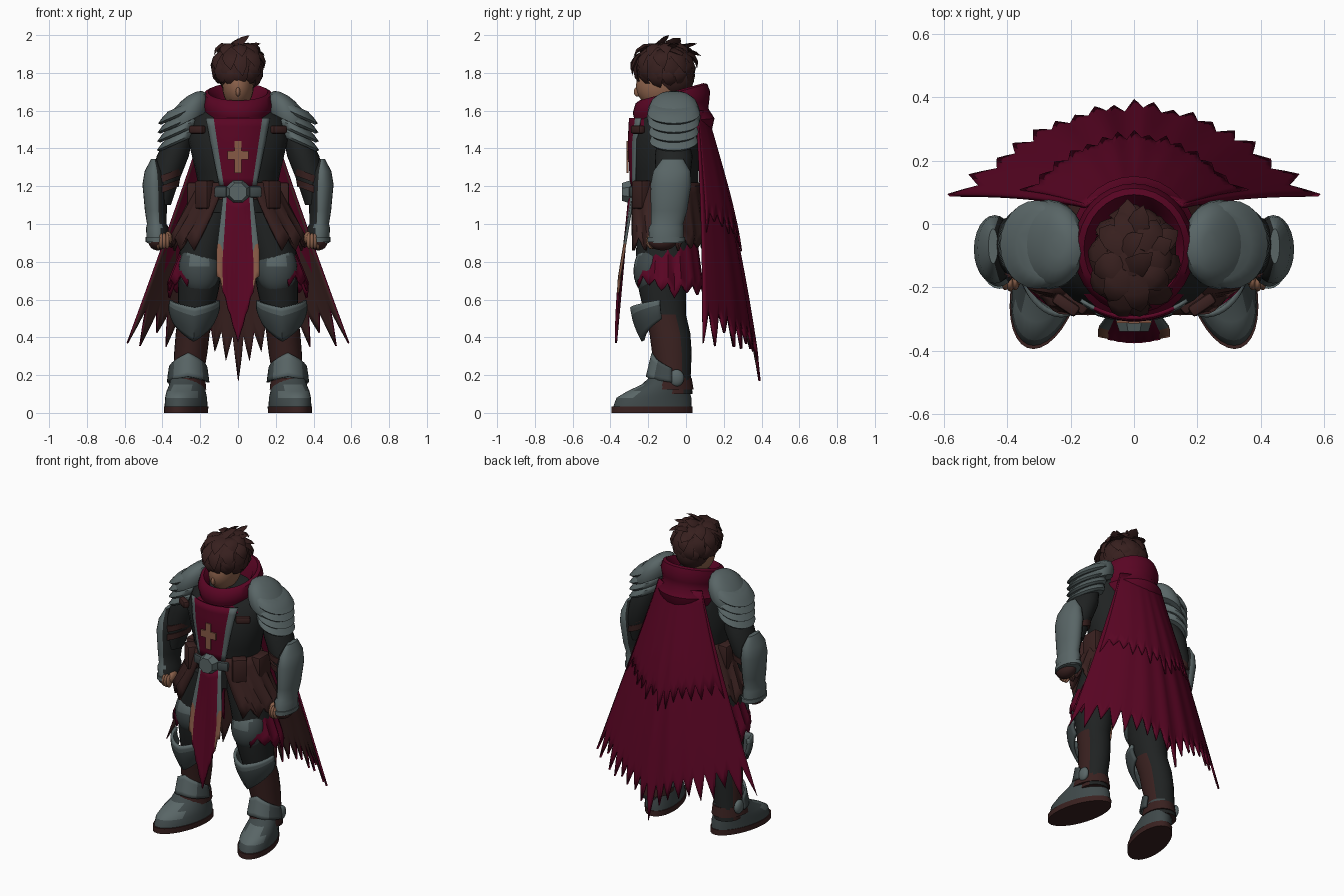
import bpy, bmesh, math, random
from mathutils import Vector, Matrix

if "Cube" in bpy.data.objects:
    bpy.data.objects.remove(bpy.data.objects["Cube"])

def mat(name, r, g, b):
    m = bpy.data.materials.new(name)
    m.diffuse_color = (r, g, b, 1)
    m.use_nodes = True
    m.node_tree.nodes["Principled BSDF"].inputs["Base Color"].default_value = m.diffuse_color
    return m

RED = mat("crimson cloth", .1, .0015, .017)
STEEL = mat("steel", .1, .132, .134)
DARK = mat("dark steel", .05, .066, .068)
LEATHER = mat("brown leather", .041, .015, .014)
HAIR = mat("dark brown hair", .038, .014, .013)
BLACK = mat("black cloth", .014, .016, .016)
SKIN = mat("skin", .26, .12, .07)
TAN = mat("tan trim", .24, .1, .06)

def make(name, bm, mats, rule=None, mirror=False, th=0, sharp=.7, offset=0):
    """Finish a mesh: materials by rule on face centre, smooth shading, thickness, mirror."""
    bm.normal_update()
    if rule:
        for f in bm.faces:
            f.material_index = rule(f.calc_center_median(), f.normal)
    me = bpy.data.meshes.new(name)
    bm.to_mesh(me)
    bm.free()
    for m in mats:
        me.materials.append(m)
    me.shade_smooth()
    me.set_sharp_from_angle(angle=sharp)
    ob = bpy.data.objects.new(name, me)
    bpy.context.collection.objects.link(ob)
    if th:
        s = ob.modifiers.new("thickness", 'SOLIDIFY')
        s.thickness, s.offset, s.material_offset = th, -1, offset
    if mirror:
        ob.modifiers.new("mirror", 'MIRROR')
    return ob

def loft(name, rings, mats, n=24, rule=None, mirror=True, tilt=0, slope=0, shear=0):
    """Stack of ellipses (x, y, z, rx, ry), bottom ring to top ring; slope grows over the first rings."""
    bm = bmesh.new()
    rows = []
    for k, (x, y, z, rx, ry) in enumerate(rings):
        row = []
        for i in range(n):
            a = i * math.tau / n
            c, s = rx * math.cos(a), ry * math.sin(a)
            row.append(bm.verts.new((x + c * math.cos(tilt) - shear * s, y + s,
                                     z - c * math.sin(tilt) + slope * min(1, k / 5) * s)))
        rows.append(row)
    for a, b in zip(rows, rows[1:]):
        for i in range(n):
            j = (i + 1) % n
            bm.faces.new((a[i], a[j], b[j], b[i]))
    bm.faces.new(rows[0][::-1])
    bm.faces.new(rows[-1])
    return make(name, bm, mats, rule, mirror)

def sheet(name, P, nu, nv, mats, rule=None, mirror=False, th=.012, offset=0):
    """Cloth or plate from P(u, v), u in -1..1 and v in 0..1."""
    bm = bmesh.new()
    g = [[bm.verts.new(P(2 * i / nu - 1, j / nv)) for j in range(nv + 1)] for i in range(nu + 1)]
    for i in range(nu):
        for j in range(nv):
            f = bm.faces.new((g[i][j], g[i + 1][j], g[i + 1][j + 1], g[i][j + 1]))
            if rule:
                f.material_index = rule(2 * (i + .5) / nu - 1, (j + .5) / nv)
    return make(name, bm, mats, None, mirror, th, offset=offset)

def ball(name, c, r, mats, rule=None, mirror=True, rot=0):
    bm = bmesh.new()
    bmesh.ops.create_uvsphere(bm, u_segments=24, v_segments=14, radius=1)
    bm.transform(Matrix.Translation(c) @ Matrix.Rotation(rot, 4, 'X') @ Matrix.Diagonal((*r, 1)))
    return make(name, bm, mats, rule, mirror)

def box(name, c, s, mats, mirror=True, rot=0, bevel=.012):
    bm = bmesh.new()
    bmesh.ops.create_cube(bm, size=1)
    bm.transform(Matrix.Translation(c) @ Matrix.Rotation(rot, 4, 'Z') @ Matrix.Diagonal((*s, 1)))
    if bevel:
        bmesh.ops.bevel(bm, geom=bm.edges[:], offset=bevel, segments=2, affect='EDGES', profile=.5)
    return make(name, bm, mats, None, mirror)

def jag(u, m, seed=0, low=.5):
    """Torn edge: 0 at the longest tips, 1 in the notches; tips at u = k / m."""
    t = u * m
    k = round(t)
    amp = 1 if k in (0, m, -m) else random.Random(k * 7 + seed).uniform(low, 1)
    return 1 - amp * (1 - abs(t - k) * 2)

# --- head and hair
ball("head", (0, -.135, 1.73), (.083, .13, .12), [SKIN], mirror=False)
ball("nose", (0, -.258, 1.7), (.012, .018, .025), [SKIN], mirror=False)
HC, HR = Vector((0, -.115, 1.835)), (.122, .155, .125)
ball("hair_cap", HC, HR, [HAIR], mirror=False)
ball("hair_nape", (0, -.07, 1.78), (.1, .115, .11), [HAIR], mirror=False)

def on_head(az, el, k):
    az, el = math.radians(az), math.radians(el)
    return HC + k * Vector((HR[0] * math.sin(az) * math.cos(el), -HR[1] * math.cos(az) * math.cos(el),
                            HR[2] * math.sin(el)))

def lock(bm, p, q, w, bulge):
    """Tapered tuft from p to q, bowed away from the head."""
    d = (q - p).normalized()
    out = ((p + q) / 2 - HC).normalized()
    side = d.cross(out).normalized() * w
    up = side.cross(d).normalized() * w * .35
    rows = []
    for t, k in ((0, .8), (.35, 1), (.7, .65)):
        c = p.lerp(q, t) + out * bulge * math.sin(math.pi * t)
        rows.append([bm.verts.new(c + k * o) for o in (side, up, -side, -up)])
    tip = bm.verts.new(q)
    for i in range(4):
        j = (i + 1) % 4
        for a, b in zip(rows, rows[1:]):
            bm.faces.new((a[i], a[j], b[j], b[i]))
        bm.faces.new((rows[2][i], rows[2][j], tip))
    bm.faces.new(rows[0][::-1])

rnd = random.Random(3)
bm = bmesh.new()
for el, drop, n, k in ((72, 52, 8, 1.15), (45, 58, 10, 1.14), (20, 60, 11, 1.1), (0, 52, 12, 1.08)):
    for i in range(n):
        az = 360 * i / n + rnd.uniform(-8, 8)
        lock(bm, on_head(az, el, .93), on_head(az + 14, el - drop + rnd.uniform(-8, 8), k + rnd.uniform(-.05, .06)), .042, .026)
for x, y, tx, ty, tz in ((-.03, -.16, .06, -.09, 2.0), (-.05, -.1, .03, -.03, 1.985), (.03, -.1, .12, -.05, 1.955),
                         (0, -.06, .03, .06, 1.955), (.05, -.08, .14, -.02, 1.89), (-.02, -.04, -.02, .08, 1.89)):
    lock(bm, Vector((x, y, 1.92)), Vector((tx, ty, tz)), .04, .012)
bmesh.ops.recalc_face_normals(bm, faces=bm.faces[:])
make("hair_locks", bm, [HAIR], sharp=1.1)

# --- torso, cowl, belt
loft("torso", [(0, -.1, 1.0, .2, .15), (0, -.1, 1.15, .2, .165), (0, -.11, 1.28, .225, .175), (0, -.115, 1.45, .265, .18),
               (0, -.09, 1.56, .24, .15), (0, -.08, 1.64, .12, .1)], [BLACK], mirror=False)
cowl = [(.16, .19, 1.465), (.195, .215, 1.49), (.207, .228, 1.535), (.178, .195, 1.58), (.183, .2, 1.61),
        (.192, .205, 1.645), (.178, .19, 1.69), (.158, .17, 1.7), (.125, .14, 1.66), (.11, .12, 1.58)]
loft("cowl", [(0, -.077, z, rx, ry) for rx, ry, z in cowl], [RED], n=32, mirror=False, slope=.27)
loft("belt", [(0, -.105, 1.13, .215, .185), (0, -.105, 1.2, .215, .187)], [LEATHER], mirror=False)
bm = bmesh.new()
bmesh.ops.create_cone(bm, cap_ends=True, segments=8, radius1=.068, radius2=.05, depth=.05)
bm.transform(Matrix.Translation((0, -.315, 1.17)) @ Matrix.Rotation(math.pi / 2, 4, 'X') @ Matrix.Rotation(math.pi / 8, 4, 'Z'))
make("buckle", bm, [STEEL], sharp=.3)
box("belt_plate", (.09, -.282, 1.17), (.07, .03, .06), [DARK], rot=.25)
box("front_pouch", (.175, -.235, 1.155), (.09, .07, .15), [LEATHER], rot=.7)
box("side_pouch", (.235, -.1, 1.14), (.07, .12, .16), [LEATHER])

# --- tabard: chest panel, hanging panel, cross
def chest(u, v):
    x = u * (.165 - .07 * v)
    return (x, -.297 + 2 * x * x + .02 * abs(v - .35), 1.56 - .36 * v)
sheet("chest_tabard", chest, 16, 8, [RED, STEEL], lambda u, v: abs(u) > .75)

def hang(u, v):
    w = .075 + .035 * min(1, v * 1.5)
    end = .72 - .35 * (1 - abs(u)) + .04 * jag(u, 4, 5) * abs(u)
    return (u * w, -.295 - .07 * v + .02 * u * u, 1.14 + (end - 1.14) * v)
sheet("hanging_tabard", hang, 32, 12, [RED, STEEL, TAN], lambda u, v: 0 if abs(u) < .78 else 1 if v < .6 else 2)
box("cross_upright", (0, -.31, 1.355), (.035, .009, .17), [TAN], False, bevel=0)
box("cross_arm", (0, -.309, 1.365), (.11, .0085, .045), [TAN], False, bevel=0)

# --- skirts: leather fauld and torn red side cloth
def fauld(u, v):
    a = math.pi - (u + 1) / 2 * (math.pi - math.radians(20 + 20 * v))
    z = 1.22 - v * (.36 - .07 * jag(u, 4, 2))
    return (math.sin(a) * (.215 + .15 * v), -.11 - math.cos(a) * (.185 + .035 * v) + .008 * math.sin(u * 18) * v, z)
sheet("leather_fauld", fauld, 32, 6, [LEATHER], mirror=True, th=.015)

def side_cloth(u, v):
    a = math.radians(101 - 59 * u)
    z = 1.05 - v * (.44 - .07 * jag(u, 3, 4) - .06 * max(0, u))
    return (.06 + math.sin(a) * (.17 + .145 * v), -.1 - math.cos(a) * (.15 + .065 * v), z)
sheet("side_cloth", side_cloth, 24, 8, [RED], mirror=True)

# --- cape: long torn layer and shorter one over it
def cape_point(u, w, out=0):
    zb = .17 + .2 * abs(u) ** .8
    fold = .008 * math.sin(u * 22) * w * (1 - abs(u))
    return (u * (.16 + .43 * w ** 1.05), .11 - .05 * u * u + w * (.285 - .25 * u * u) + fold
            + out * min(1, w * 3) * (1 - u * u * .6) + .025 * math.sin(math.pi * w) * (1 - .6 * u * u), 1.6 + (zb - 1.6) * w)
sheet("cape", lambda u, v: cape_point(u, v * (1 - .155 * jag(u, 9))), 72, 16, [RED, LEATHER, RED, RED],
      lambda u, v: 0 if v > .7 or abs(u) > .96 else 2, offset=1)
sheet("cape_upper_layer", lambda u, v: cape_point(u * .96, v * (.52 - .09 * jag(u, 7, 9, .2)), .014), 56, 8, [RED], th=.008)

# --- pauldrons: full dome and overlapping lames
loft("pauldron_dome", [(.272, -.065, 1.54, .122, .138), (.27, -.065, 1.565, .13, .142), (.262, -.065, 1.61, .12, .136),
                       (.253, -.065, 1.65, .097, .117), (.245, -.065, 1.678, .06, .082), (.242, -.065, 1.69, .025, .04)],
     [STEEL], tilt=.45)
for k in range(4):
    x, z, r = .302 + .006 * k, 1.585 - .049 * k, .128 - .004 * k
    loft(f"pauldron_lame_{k + 1}", [(x, -.065, z - .012, r - .012, r - .002), (x + .004, -.065, z, r, r + .012),
         (x - .008, -.065, z + .025, r - .01, r + .004), (x - .02, -.065, z + .05, r - .03, r - .02)], [STEEL], tilt=.42)
box("chest_strap", (.215, -.255, 1.5), (.09, .04, .045), [LEATHER], rot=.6)

# --- arms
loft("upper_arm", [(.41, -.08, 1.1, .055, .07), (.39, -.07, 1.22, .075, .09), (.345, -.065, 1.36, .085, .1),
                   (.31, -.07, 1.46, .07, .08), (.28, -.07, 1.53, .05, .05)], [BLACK])
for k, (x, z) in enumerate(((.385, 1.19), (.372, 1.25))):
    loft(f"elbow_strap_{k + 1}", [(x + .004, -.075, z - .02, .08, .094), (x, -.075, z + .02, .083, .096)], [LEATHER], tilt=.35)
loft("vambrace", [(.425, -.105, .9, .058, .09), (.427, -.105, .98, .06, .093), (.43, -.1, 1.0, .052, .085), (.435, -.09, 1.07, .058, .096),
                  (.44, -.08, 1.21, .066, .108), (.442, -.075, 1.28, .052, .098), (.445, -.07, 1.345, .015, .055)],
     [STEEL, BLACK], rule=lambda c, n: int(n.x < -.5))
loft("cuff_rim", [(.425, -.105, .905, .064, .1), (.425, -.105, .93, .064, .1)], [STEEL])
ball("glove", (.425, -.125, .91), (.05, .075, .05), [LEATHER])
for k in range(4):
    ball(f"finger_{k + 1}", (.375 + .016 * k, -.185 + .004 * (k - 1) ** 2, .91), (.014, .028, .042), [SKIN])
ball("thumb", (.37, -.15, .925), (.022, .045, .035), [SKIN])

# --- legs: black cloth, brown in front of the shin
loft("leg", [(.265, -.06, .1, .085, .095), (.262, -.065, .2, .08, .09), (.25, -.075, .32, .088, .105), (.24, -.085, .42, .09, .108),
             (.225, -.11, .52, .092, .11), (.21, -.125, .65, .108, .125), (.19, -.12, .85, .12, .145), (.13, -.1, 1.06, .125, .15)],
     [BLACK, LEATHER], rule=lambda c, n: int(c.z < .52 and n.y < .35))
ball("thigh_plate", (.205, -.185, .765), (.108, .092, .14), [DARK, STEEL],
     rule=lambda c, n: int(abs(c.x - .205) < .06 and 0 < c.z - .765 < .1), rot=-.12)

def knee(u, v):
    a = math.radians(82) * u
    z = (.56 + .035 * abs(u)) * (1 - v) + (.385 + .12 * abs(u)) * v
    r = .116 - .014 * v + .01 * math.sin(v * math.pi)
    return (.23 + .005 * v + r * math.sin(a), -.115 - (r + .035 - .045 * v) * math.cos(a) - .012 * (1 - abs(u)), z)
sheet("knee_guard", knee, 20, 8, [DARK, STEEL], lambda u, v: v < .25, mirror=True, th=.018)

# --- boots
sh = .2
loft("boot_sole", [(.275, -.18, 0, .108, .215), (.275, -.18, .035, .11, .215)], [LEATHER], n=32, shear=sh)
loft("boot", [(.275, -.178, .03, .106, .208), (.275, -.17, .08, .104, .198), (.275, -.145, .115, .098, .165),
              (.27, -.11, .15, .09, .125), (.267, -.08, .2, .085, .1)], [DARK, STEEL, LEATHER], n=32, shear=sh,
     rule=lambda c, n: 1 if c.y < -.25 and c.z > .07 else 2 if c.z < .05 else 0)
loft("ankle_strap", [(.268, -.09, .125, .1, .13), (.266, -.085, .185, .092, .115)], [LEATHER], shear=.1)

def greave(u, v):
    a = math.radians(88) * u
    z = (.315 - .08 * abs(u)) * (1 - v) + (.19 - .03 * abs(u)) * v
    return (.264 + (.088 + .01 * v) * math.sin(a), -.07 - (.098 + .03 * v) * math.cos(a), z)
sheet("ankle_guard", greave, 16, 5, [STEEL, DARK], lambda u, v: abs(u) > .5, mirror=True, th=.015)
ball("ankle_disc", (.352, -.05, .185), (.022, .04, .045), [STEEL])
